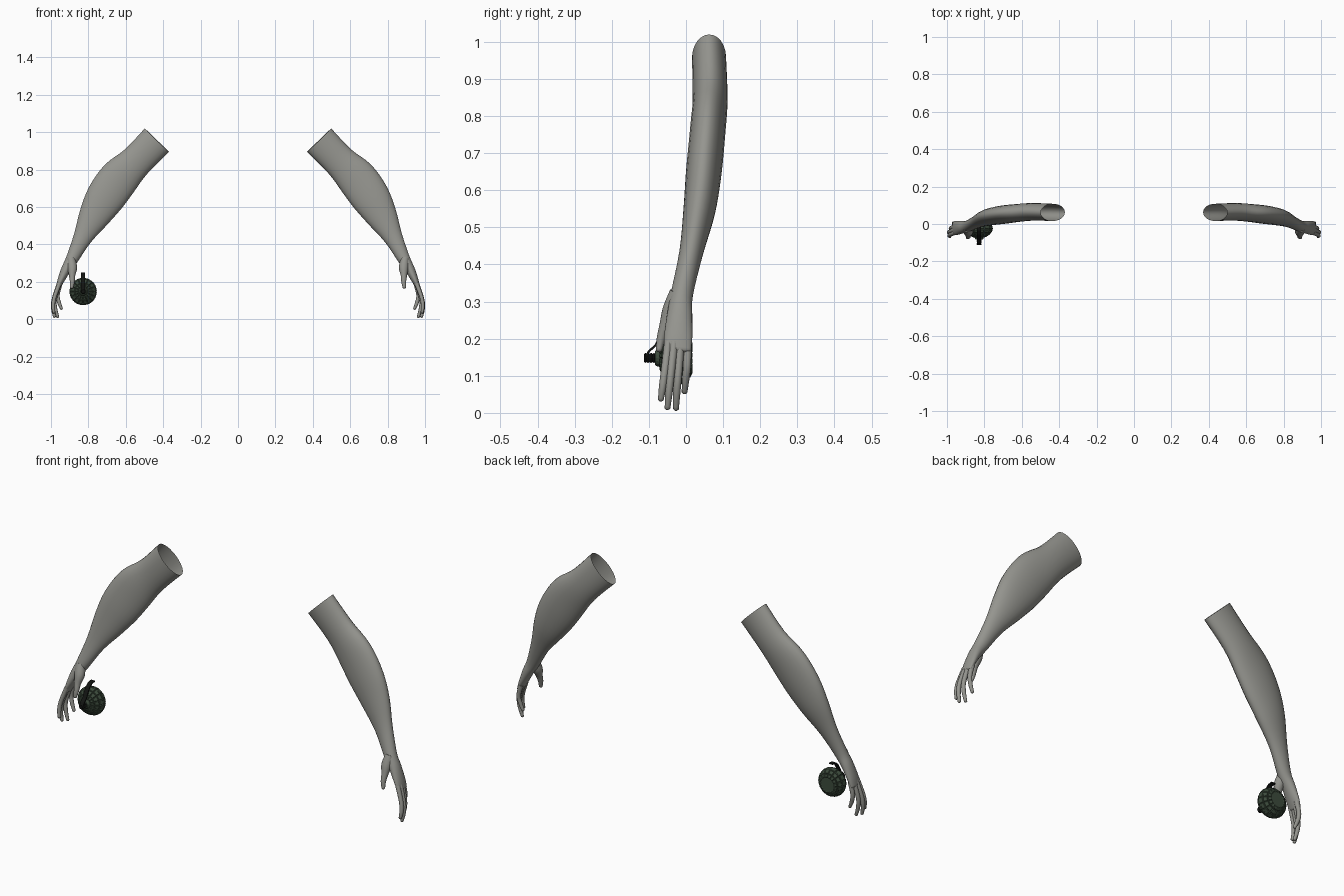
import bpy, bmesh, math
from mathutils import Vector

if "Cube" in bpy.data.objects:
    bpy.data.objects.remove(bpy.data.objects["Cube"])


def material(name, rgb):
    m = bpy.data.materials.new(name)
    m.diffuse_color = (*rgb, 1)
    m.use_nodes = True
    m.node_tree.nodes["Principled BSDF"].inputs["Base Color"].default_value = m.diffuse_color
    return m


SKIN = material("warm grey", (0.30, 0.30, 0.275))
GREEN = material("dark green", (0.045, 0.07, 0.045))
BLACK = material("black", (0.006, 0.007, 0.006))


def finish(bm, name, mat, smooth=None):
    bmesh.ops.recalc_face_normals(bm, faces=bm.faces)
    me = bpy.data.meshes.new(name)
    bm.to_mesh(me)
    bm.free()
    me.materials.append(mat)
    ob = bpy.data.objects.new(name, me)
    bpy.context.collection.objects.link(ob)
    if smooth:
        bpy.context.view_layer.objects.active = ob
        ob.select_set(True)
        bpy.ops.object.shade_smooth_by_angle(angle=math.radians(smooth))
        ob.select_set(False)
    return ob


def catmull(rows, steps):
    """Smoothly interpolate rows of numbers."""
    p = [rows[0]] + list(rows) + [rows[-1]]
    out = []
    for i in range(1, len(p) - 2):
        for s in range(steps):
            t = s / steps
            out.append([0.5 * (2 * b + (c - a) * t + (2 * a - 5 * b + 4 * c - d) * t * t
                               + (3 * b - a - 3 * c + d) * t ** 3)
                        for a, b, c, d in zip(*p[i - 1:i + 3])])
    return out + [list(rows[-1])]


def limb(name, rows, side, sides=16, steps=4, open_start=False):
    """Tube through rows of x, y, z, half width across, half width in y."""
    rows = catmull(rows, steps)
    pts = [Vector(r[:3]) for r in rows]
    # rounded tip
    tip = (pts[-1] - pts[-2]).normalized()
    end = rows[-1]
    for a in (35, 65):
        c, s = math.cos(math.radians(a)), math.sin(math.radians(a))
        pts.append(Vector(end[:3]) + tip * min(end[3:]) * (s - 0.4))
        rows.append([*pts[-1], end[3] * c, end[4] * c])
    bm = bmesh.new()
    rings = []
    for i, p in enumerate(pts):
        t = (pts[min(i + 1, len(pts) - 1)] - pts[max(i - 1, 0)]).normalized()
        u = t.cross(Vector((0, 1, 0))).normalized()
        v = u.cross(t).normalized()
        ring = []
        for k in range(sides):
            a = 2 * math.pi * k / sides
            q = p + u * rows[i][3] * math.cos(a) + v * rows[i][4] * math.sin(a)
            ring.append(bm.verts.new((q.x * side, q.y, q.z)))
        rings.append(ring)
    for r0, r1 in zip(rings, rings[1:]):
        for k in range(sides):
            j = (k + 1) % sides
            bm.faces.new((r0[k], r0[j], r1[j], r1[k]))
    bm.faces.new(rings[-1])
    if not open_start:
        bm.faces.new(rings[0])
    return finish(bm, name, SKIN, 70)


ARM = [(.434, .062, .957, .090, .046), (.543, .065, .845, .088, .047),
       (.634, .058, .754, .106, .048), (.709, .048, .650, .104, .048),
       (.770, .036, .548, .083, .043), (.832, .014, .433, .050, .032),
       (.888, -.011, .320, .033, .030), (.920, -.017, .265, .026, .034),
       (.948, -.021, .205, .018, .038), (.963, -.023, .168, .011, .036)]

FINGERS = {
    "index_finger": [(.955, -.047, .19), (.982, -.057, .115), (.988, -.063, .07), (.984, -.068, .035)],
    "middle_finger": [(.958, -.032, .19), (.986, -.041, .105), (.989, -.046, .055), (.981, -.050, .012)],
    "ring_finger": [(.956, -.015, .19), (.979, -.021, .105), (.976, -.025, .055), (.963, -.027, .010)],
    "little_finger": [(.950, .003, .19), (.964, .003, .13), (.957, -.001, .09), (.943, -.004, .055)],
}
RADII = (.012, .0105, .010, .0075)
THUMB = [(.893, -.022, .325, .022, .022), (.886, -.040, .275, .026, .024),
         (.887, -.056, .235, .017, .016), (.886, -.067, .200, .013, .012),
         (.890, -.073, .168, .009, .008)]

# both arms
for side, tag in ((1, "right"), (-1, "left")):
    limb(tag + "_arm", ARM, side, sides=24, open_start=True)
    limb(tag + "_thumb", THUMB, side)
    for name, path in FINGERS.items():
        limb(f"{tag}_{name}", [(*p, r, r) for p, r in zip(path, RADII)], side, sides=12)

# ball held beside the left hand, turned about the y axis
CX, CZ = -.828, .148


def lathe(name, profile, sides, mat, lumps=0, smooth=None):
    bm = bmesh.new()
    rings = [[bm.verts.new((CX + r * math.cos(2 * math.pi * k / sides), y,
                            CZ + r * math.sin(2 * math.pi * k / sides)))
              for k in range(sides)] for y, r in profile]
    walls = []
    for r0, r1 in zip(rings, rings[1:]):
        for k in range(sides):
            j = (k + 1) % sides
            walls.append(bm.faces.new((r0[k], r0[j], r1[j], r1[k])))
    bm.faces.new(rings[0])
    bm.faces.new(rings[-1])
    bmesh.ops.recalc_face_normals(bm, faces=bm.faces)
    if lumps:
        bmesh.ops.inset_individual(bm, faces=walls, thickness=lumps, depth=lumps)
    return finish(bm, name, mat, smooth)


lathe("grenade_body", [(.016, .036), (.008, .053), (-.008, .067), (-.028, .071),
                       (-.047, .062), (-.062, .044), (-.070, .026)], 16, GREEN, lumps=.0035)
lathe("grenade_neck", [(-.064, .026), (-.080, .022), (-.084, .018)], 16, GREEN)
lathe("fuze", [(-.078, .014)] + [(-.082 - .004 * i, .014 if i % 2 else .011) for i in range(8)]
      + [(-.113, .010)], 12, BLACK)

# safety lever strip curving up over the ball
bm = bmesh.new()
path = [(-.108, .150), (-.100, .166), (-.082, .182), (-.070, .205),
        (-.055, .230), (-.035, .245), (-.012, .247)]
rows = [[bm.verts.new((CX + s * .011, y, z)) for s in (-1, 1)] for y, z in path]
for a, b in zip(rows, rows[1:]):
    bm.faces.new((a[0], a[1], b[1], b[0]))
lever = finish(bm, "safety_lever", BLACK)
mod = lever.modifiers.new("thickness", "SOLIDIFY")
mod.thickness = .006
mod.offset = 0
